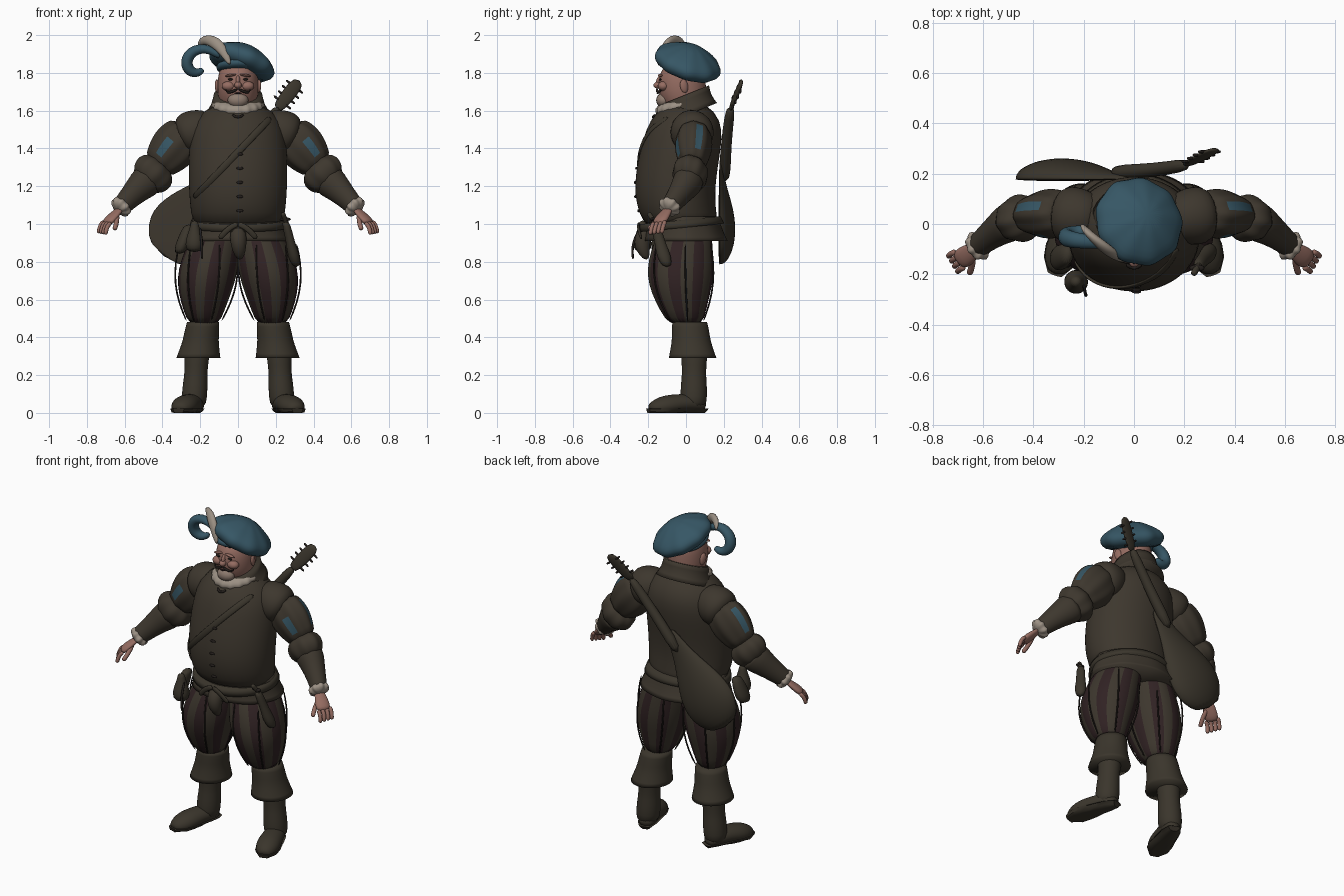
import bpy, bmesh, math
from mathutils import Vector

cube = bpy.data.objects.get("Cube")
if cube:
    bpy.data.objects.remove(cube, do_unlink=True)

UP, FRONT, BACK = (0, 0, 1), (0, -1, 0), (0, 1, 0)


def material(name, red, green, blue):
    mat = bpy.data.materials.new(name)
    mat.use_nodes = True
    mat.diffuse_color = (red, green, blue, 1)
    mat.node_tree.nodes["Principled BSDF"].inputs["Base Color"].default_value = mat.diffuse_color
    return mat


CLOTH = material("brown_cloth", .047, .038, .027)
LEATHER = material("boot_leather", .043, .036, .025)
MAROON = material("maroon_cloth", .03, .016, .017)
TEAL = material("teal_cloth", .037, .094, .13)
SKIN = material("skin", .3, .15, .12)
LINEN = material("linen", .33, .28, .23)
BEARD = material("grey_beard", .27, .2, .16)
DARK = material("dark_trim", .017, .013, .011)


def finish(name, bm, materials, subdivide):
    bmesh.ops.recalc_face_normals(bm, faces=bm.faces)
    mesh = bpy.data.meshes.new(name)
    bm.to_mesh(mesh)
    bm.free()
    for mat in materials:
        mesh.materials.append(mat)
    for face in mesh.polygons:
        face.use_smooth = True
    part = bpy.data.objects.new(name, mesh)
    bpy.context.collection.objects.link(part)
    if subdivide:
        smooth = part.modifiers.new("smooth", "SUBSURF")
        smooth.levels = smooth.render_levels = 1
    else:
        mesh.set_sharp_from_angle(angle=.7)
    return part


def spread(path, count):
    """Use the path as it is, or sample it as the handles of a Bezier curve."""
    if len(path) == count:
        return [Vector(p) for p in path]
    points = []
    for k in range(count):
        handles = [Vector(p) for p in path]
        while len(handles) > 1:
            handles = [a.lerp(b, k / (count - 1)) for a, b in zip(handles, handles[1:])]
        points.append(handles[0])
    return points


def loft(name, path, radii, *materials, n=16, flat=1, ref=None, tilt=0, side=1, folds=0, depth=0,
         rule=None, fit=None, hard=False, subdivide=True):
    """Skin rings along a path: level rings, or rings across the path if ref is given."""
    bm = bmesh.new()
    crease = bm.edges.layers.float.new("crease_edge")
    points = spread(path, len(radii))
    rings = []
    for k, radius in enumerate(radii):
        u, v = Vector((1, 0, 0)), Vector((0, 1, tilt))
        if ref:
            along = points[min(k + 1, len(points) - 1)] - points[max(k - 1, 0)]
            u = along.cross(Vector(ref)).normalized()
            v = u.cross(along).normalized()
        ring = []
        for j in range(n):
            angle = math.tau * j / n
            size = radius * (1 + depth * math.cos(folds * angle))
            co = points[k] + size * (u * math.cos(angle) + v * flat * math.sin(angle))
            if fit:
                co = fit(co)
            ring.append(bm.verts.new((co.x * side, co.y, co.z)))
        rings.append(ring)
    for i, (low, high) in enumerate(zip(rings, rings[1:])):
        for j in range(n):
            after = (j + 1) % n
            face = bm.faces.new((low[j], low[after], high[after], high[j]))
            face.material_index = rule(i, j) if rule else 0
    for ring in (rings[0], rings[-1]):
        cap = bm.faces.new(ring)
        for edge in cap.edges:
            edge[crease] = float(hard)
    return finish(name, bm, materials, subdivide)


def tube(name, path, radius, mat, ref=UP, **options):
    return loft(name, path, [radius] * max(5, len(path)), mat, n=8, ref=ref, **options)


def ball(name, loc, size, mat, turn=(0, 0, 0)):
    bm = bmesh.new()
    bmesh.ops.create_uvsphere(bm, u_segments=16, v_segments=10, radius=1)
    part = finish(name, bm, [mat], False)
    part.location, part.scale, part.rotation_euler = loc, size, turn
    return part


# Doublet, peplum and belt
doublet = loft("doublet", [(0, -.01, .96), (0, -.13, 1.2), (0, .01, 1.4), (0, 0, 1.65)],
               (.235, .25, .26, .262, .262, .255, .235, .13), CLOTH, n=32, flat=.82)
loft("peplum", [(0, -.02, 1.04), (0, 0, .91)], (.24, .25, .26, .28), CLOTH,
     n=32, flat=.79, folds=8, depth=.012, hard=True)
loft("belt", [(0, -.03, 1.02), (0, -.02, .98)], (.25, .26), LEATHER, n=32, flat=.86, tilt=.1, hard=True)

# Strap and buttons laid on the chest
body = doublet.evaluated_get(bpy.context.evaluated_depsgraph_get())


def chest(x, z):
    return body.ray_cast((x, -1, z), BACK)[1] + Vector(FRONT) * .003


tube("chest_strap", [chest(.175 - .41 * k / 12, 1.565 - .43 * k / 12) for k in range(13)], .02, LEATHER,
     ref=FRONT, flat=.4)
for k in range(5):
    ball(f"button_{k}", chest(.01, 1.07 + k * .075), (.018, .007, .008), DARK)

# Collar and linen ruff
loft("collar", [(0, 0, 1.575), (0, 0, 1.685)], (.175, .14, .13), CLOTH, n=24, flat=.95, tilt=.4, hard=True)
loft("ruff", [(0, -.025, 1.585), (0, -.025, 1.665)], (.11, .135, .138, .11), LINEN,
     n=48, tilt=.2, folds=16, depth=.04)
tube("collar_tie", [(-.03, -.16, 1.58), (0, -.19, 1.55), (.03, -.16, 1.58)], .008, DARK)

# Head and face
loft("head", [(0, .01, 1.58), (0, -.04, 1.7), (0, -.01, 1.86)], (.08, .095, .109, .11, .106, .08), SKIN,
     n=20, flat=1.16)
ball("nose", (0, -.15, 1.735), (.02, .022, .018), SKIN)
ball("nose_bridge", (0, -.14, 1.757), (.012, .018, .03), SKIN, (-.3, 0, 0))
ball("goatee", (0, -.118, 1.655), (.055, .04, .04), BEARD)
ball("mouth", (0, -.15, 1.692), (.018, .006, .004), MAROON)

# Beret with band and feathers
beret = loft("beret", [(0, 0, -.06), (0, 0, .1)], (.14, .175, .185, .165, .11, .04), TEAL,
             n=36, folds=9, depth=.03)
beret.location, beret.rotation_euler = (.02, .01, 1.855), (-.3, .36, 0)
loft("beret_band", [(0, -.02, 1.8), (0, -.02, 1.86)], (.113, .117, .11), TEAL, n=24, flat=1.15, tilt=-.2)
curl = []
for k in range(11):
    reach, angle = .04 + .1 * (1 - k / 10) ** 3, .3 + k * .55
    curl.append((-.22 + reach * math.cos(angle), -.08 + k * .006, 1.84 + reach * math.sin(angle)))
loft("teal_feather", curl, [.008 + .026 * math.sin(.4 + k / 4) for k in range(11)], TEAL,
     n=10, flat=1.1, ref=BACK)
loft("pale_feather", [(-.04, -.15, 1.84), (-.09, -.12, 2), (-.2, -.03, 2), (-.21, 0, 1.94)],
     (.01, .028, .035, .03, .024, .006), LINEN, n=10, flat=.65, ref=BACK)

# Paired parts, built once per side
for side, label in ((1, "left_"), (-1, "right_")):
    ball(label + "ear", (.11 * side, -.01, 1.73), (.012, .022, .036), SKIN, (.2, 0, .3 * side))
    ball(label + "cheek", (.05 * side, -.12, 1.73), (.036, .03, .026), SKIN)
    ball(label + "eye", (.04 * side, -.136, 1.766), (.014, .006, .006), DARK)
    ball(label + "brow", (.04 * side, -.136, 1.787), (.03, .012, .007), SKIN, (0, .15 * side, 0))
    loft(label + "moustache", [(0, -.155, 1.715), (.05, -.155, 1.69), (.075, -.13, 1.68), (.062, -.13, 1.73)],
         (.007, .009, .007, .004, .003), DARK, n=8, ref=BACK, side=side)

    # Paned sleeve with teal slits
    loft(label + "shoulder_roll", [(.13, .02, 1.535), (.31, .04, 1.455)], (.07, .1, .116, .118, .09), CLOTH,
         n=20, ref=UP, side=side)
    loft(label + "upper_sleeve", [(.26, .045, 1.5), (.43, .035, 1.3)], (.075, .092, .098, .094, .08, .065),
         CLOTH, TEAL, n=32, flat=1.26, ref=UP, side=side, folds=8, depth=.04,
         rule=lambda i, j: int(0 < i < 4 and j in (9, 10) or 1 < i < 4 and j in (1, 2)))
    loft(label + "elbow_puff", [(.4, .035, 1.32), (.5, .01, 1.21)], (.06, .09, .096, .086, .06), CLOTH,
         n=32, flat=1.2, ref=UP, side=side, folds=8, depth=.04)
    loft(label + "forearm_sleeve", [(.47, .02, 1.24), (.53, -.01, 1.19), (.625, -.09, 1.085)],
         (.076, .08, .07, .061, .053, .046), CLOTH, n=20, flat=1.1, ref=UP, side=side, hard=True)

    # Hand with frill
    loft(label + "wrist_frill", [(.6, -.075, 1.11), (.64, -.1, 1.07)], (.04, .06, .06, .03), LINEN,
         n=32, ref=UP, side=side, folds=8, depth=.1)
    loft(label + "palm", [(.62, -.09, 1.085), (.7, -.15, 1)], (.028, .036, .045, .04), SKIN,
         n=12, flat=.5, ref=UP, side=side)
    for k in range(4):
        base = Vector((.69, -.14, 1.01)) + Vector((.5, .85, .1)) * (k - 1.5) * .024
        tube(f"{label}finger_{k}", [base, base + Vector((.025, -.01, -.01)), base + Vector((.03, -.02, -.065))],
             .0125, SKIN, side=side)
    tube(label + "thumb", [(.64, -.12, 1.05), (.64, -.17, 1), (.655, -.2, .97)], .014, SKIN, side=side)

    # Striped breeches with loose ribbons
    loft(label + "breeches", [(.1, 0, .98), (.19, -.06, .72), (.18, 0, .46)],
         (.12, .14, .155, .157, .14, .11, .08), MAROON, CLOTH, n=32, flat=1.12, side=side,
         rule=lambda i, j: int(j % 4 < 2))
    for k in range(6):
        angle = math.tau * k / 6 + .1
        out = Vector((math.cos(angle), 1.1 * math.sin(angle), 0))
        tube(f"{label}ribbon_{k}", [Vector((.16, -.02, .9)) + out * .15, Vector((.17, -.03, .68)) + out * .21,
                                    Vector((.18, 0, .48)) + out * .09], .005, DARK, ref=BACK, side=side)

    # Boots
    loft(label + "boot_cuff", [(.185, .02, .48), (.21, .035, .29)], (.086, .093, .095, .106, .118), LEATHER,
         n=24, flat=1.08, side=side, hard=True)
    loft(label + "boot_shaft", [(.21, .045, .42), (.235, .04, .02)],
         (.064, .063, .068, .06, .067, .069, .064), LEATHER, flat=1.05, side=side)
    foot_path = [(.21, .105, .03), (.25, 0, .08), (.28, -.1, .03), (.315, -.2, .02)]
    foot_radii = (.035, .056, .062, .066, .072, .064, .03)
    loft(label + "foot", foot_path, foot_radii, LEATHER, flat=.8, ref=UP, side=side,
         fit=lambda co: Vector((co.x, co.y, max(co.z, .012))))
    loft(label + "sole", foot_path, foot_radii, LEATHER, ref=UP, side=side, subdivide=False,
         fit=lambda co: Vector((co.x, co.y, min(max(co.z, 0), .022))))

    # Ends of the knotted sash
    tube(label + "sash_end", [(0, -.25, 1), (.05, -.26, .99), (.1, -.235, .92)], .016, LEATHER,
         ref=BACK, flat=.5, side=side)

# Things hung from the belt
loft("codpiece", [(0, -.2, 1), (0, -.26, .9), (.01, -.21, .81)], (.03, .045, .044, .036, .015), CLOTH)
loft("pouch", [(-.23, -.23, 1.02), (-.23, -.23, .85)], (.02, .025, .042, .052, .04), LEATHER)
tube("pouch_cord", [(-.2, -.24, .98), (-.19, -.3, .9), (-.19, -.28, .81)], .007, DARK, ref=(1, 0, 0))
loft("side_purse", [(-.26, -.12, 1), (-.31, -.14, .84)], (.025, .032, .04, .03), LEATHER, flat=1.4)
loft("dagger_sheath", [(.25, -.17, 1.02), (.31, -.1, .77)], (.02, .024, .024, .034, .022), LEATHER, flat=1.2)
tube("dagger_grip", [(.235, -.2, 1.06), (.26, -.16, 1)], .014, LEATHER)
ball("dagger_guard", (.25, -.175, 1.025), (.03, .014, .01), DARK)

# Lute, modelled upright and then slung across the back
bowl_path = [(0, 0, -.19), (0, 0, .45)]
bowl_radii = (.09, .165, .19, .18, .15, .11, .075, .05, .03)
lute = [
    loft("lute_bowl", bowl_path, bowl_radii, LEATHER, n=24, flat=.45,
         fit=lambda co: Vector((co.x, max(co.y, 0), co.z))),
    loft("lute_rim", bowl_path, [r + .005 for r in bowl_radii], CLOTH, flat=.04),
    loft("lute_neck", [(0, .025, .3), (0, .03, .6), (0, .06, .82)], (.034, .03, .028, .027), LEATHER, n=12),
    loft("lute_head", [(0, .055, .79), (0, .12, .99)], (.028, .037, .04, .03), LEATHER, n=12, flat=.35),
    ball("lute_rose", (0, -.008, .06), (.055, .003, .055), DARK),
    ball("lute_bridge", (0, -.008, -.1), (.07, .008, .012), LEATHER)]
for k in range(4):
    y, z = .07 + k * .013, .84 + k * .035
    lute.append(tube(f"lute_peg_{k}", [(-.06, y, z), (.06, y, z)], .007, DARK))
for part in lute:
    part.location, part.rotation_euler = (-.28, .178, .98), (0, .66, 0)
